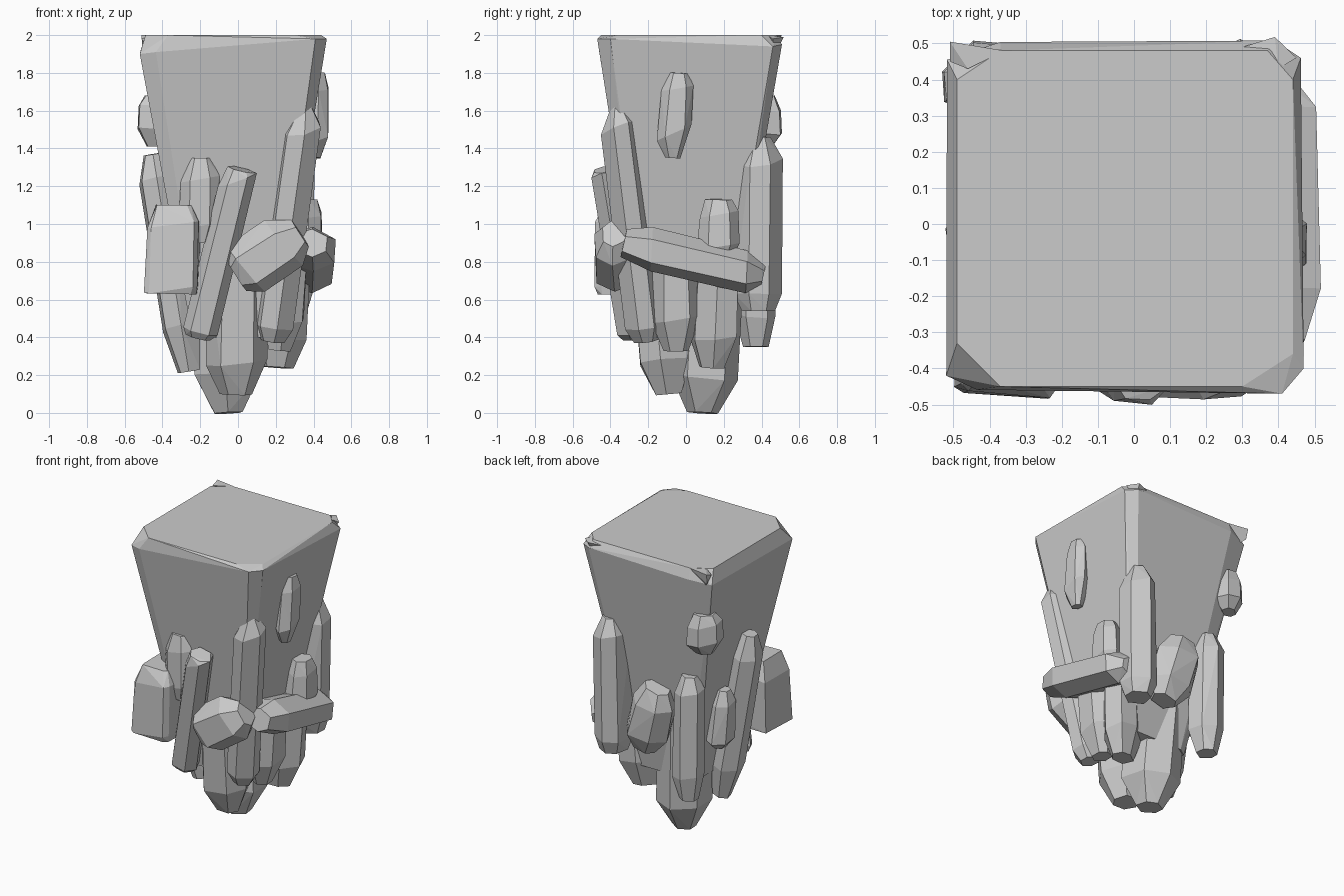
import bpy, bmesh, math, random
from mathutils import Vector

if "Cube" in bpy.data.objects:
    bpy.data.objects.remove(bpy.data.objects["Cube"])

random.seed(7)

HEX = [(1, .2), (.55, 1), (-.5, 1), (-1, .1), (-.6, -1), (.6, -1)]
BOX = [(1, .8), (.8, 1), (-.85, 1), (-1, .85), (-1, -1), (1, -1)]


def hull_object(name, points):
    """Flat-faced convex rock from a point cloud."""
    bm = bmesh.new()
    verts = [bm.verts.new(p) for p in points]
    bmesh.ops.convex_hull(bm, input=verts)
    junk = [v for v in bm.verts if not v.link_faces]
    bmesh.ops.delete(bm, geom=junk, context='VERTS')
    bmesh.ops.dissolve_limit(bm, angle_limit=math.radians(4), verts=bm.verts[:], edges=bm.edges[:])
    bmesh.ops.recalc_face_normals(bm, faces=bm.faces[:])
    me = bpy.data.meshes.new(name)
    bm.to_mesh(me)
    bm.free()
    ob = bpy.data.objects.new(name, me)
    bpy.context.collection.objects.link(ob)
    return ob


def crystal(name, p0, p1, w, d, face, ends=(.15, .12), tips=(.5, .5), shape=HEX, slant=(.02, .02)):
    """Prism along p0-p1, half width w, half depth d, facing outward at angle 'face'."""
    p0, p1 = Vector(p0), Vector(p1)
    axis = (p1 - p0).normalized()
    length = (p1 - p0).length
    out = Vector((math.cos(math.radians(face)), math.sin(math.radians(face)), 0))
    out = (out - axis * out.dot(axis)).normalized()
    side = axis.cross(out)
    pts = []
    rings = ((0, tips[0], 0), (ends[0], 1, slant[0]), (1 - ends[1], .95, slant[1]), (1, tips[1], 0))
    for t, s, sl in rings:
        for px, py in shape:
            along = t * length + sl * px
            j = 1 + random.uniform(-.06, .06)
            pts.append(p0 + axis * along + side * (w * px * s * j) + out * (d * py * s * j))
    return hull_object(name, pts)


# Main tapered block: chamfered outline, slanted rim, narrow foot
rim = [(-.52, -.42, 1.90), (-.435, -.459, 1.91), (.41, -.47, 1.98), (.47, -.40, 1.98),
       (.462, .46, 1.94), (.39, .508, 1.95), (-.37, .504, 1.93), (-.518, .455, 1.91)]
top = [(-.49, -.33), (-.37, -.45), (.30, -.45), (.44, -.36),
       (.44, .40), (.37, .48), (-.37, .48), (-.49, .40)]
foot = [(-.24, -.2), (-.2, -.22), (.19, -.22), (.21, -.19),
        (.21, .2), (.18, .24), (-.18, .24), (-.24, .2)]
hull_object("main_block", [(x, y, 2) for x, y in top] + rim + [(x, y, .4) for x, y in foot])

# Chips on the back top corners
hull_object("corner_chip_left", [(-.51, .505, 2), (-.36, .48, 2), (-.46, .43, 2), (-.51, .45, 1.98),
                                 (-.505, .49, 1.93), (-.45, .44, 1.88)])
hull_object("corner_chip_right", [(.39, .518, 1.99), (.30, .49, 1.98), (.45, .46, 1.98), (.40, .43, 2),
                                  (.38, .47, 1.9)])

# Front stones
crystal("front_left_block", (-.35, -.33, .63), (-.34, -.33, 1.1), .145, .15, -92,
        (.05, .22), (.93, .65), BOX)
crystal("front_leaning_slab", (-.21, -.28, .40), (.01, -.43, 1.29), .095, .08, -90,
        (.04, .06), (.7, .7), HEX, (0, .06))
crystal("front_small_stone", (-.21, -.34, .9), (-.2, -.35, 1.35), .105, .065, -90, (.2, .25), (.6, .55))
crystal("front_diamond", (-.01, -.36, .73), (.33, -.38, .95), .165, .115, -85, (.15, .25), (.6, .5))
crystal("front_right_tall", (.18, -.21, .38), (.36, -.37, 1.66), .105, .09, -50,
        (.06, .12), (.6, .12), HEX, (0, .04))

# Lower stones forming the pointed foot
crystal("foot_front", (-.01, -.09, .10), (.0, -.17, .95), .17, .14, -90, (.2, .1), (.5, .8))
crystal("foot_tip", (-.05, .09, 0), (-.1, .14, .95), .17, .165, 120, (.2, .1), (.45, .8))
crystal("foot_right", (.22, -.05, .33), (.27, -.06, .9), .13, .11, 0, (.3, .15), (.5, .8))
crystal("foot_right_back", (.21, .14, .24), (.25, .17, .9), .115, .14, 25, (.25, .1), (.55, .8))

# Left side stones
crystal("left_tall", (-.26, -.02, .22), (-.45, -.05, 1.37), .105, .095, 190, (.2, .12), (.55, .5))
crystal("left_small", (-.34, .13, .63), (-.37, .12, 1.03), .09, .08, 180, (.15, .2), (.5, .5))
crystal("left_corner_stone", (-.43, .41, 1.41), (-.43, .41, 1.68), .115, .08, 135, (.3, .25), (.5, .6))

# Back stones
crystal("back_left_tall", (-.28, .37, .35), (-.29, .37, 1.2), .105, .095, 120, (.2, .12), (.6, .5))
crystal("back_blob", (.06, .36, .61), (-.06, .39, 1.06), .155, .12, 90, (.25, .25), (.55, .6))
crystal("back_right_tall", (.29, .38, .54), (.30, .39, 1.46), .12, .105, 60,
        (.1, .14), (.7, .45), HEX, (0, .03))

# Right side stones
crystal("right_slab", (.38, -.33, .90), (.37, .41, .73), .12, .14, -12, (.2, .12), (.65, .45))
crystal("right_small", (.36, .17, .82), (.37, .175, 1.13), .11, .08, 0, (.2, .25), (.7, .65))
crystal("right_upper", (.41, -.07, 1.35), (.425, -.04, 1.8), .09, .06, 0, (.3, .18), (.45, .6), HEX, (.05, .02))
